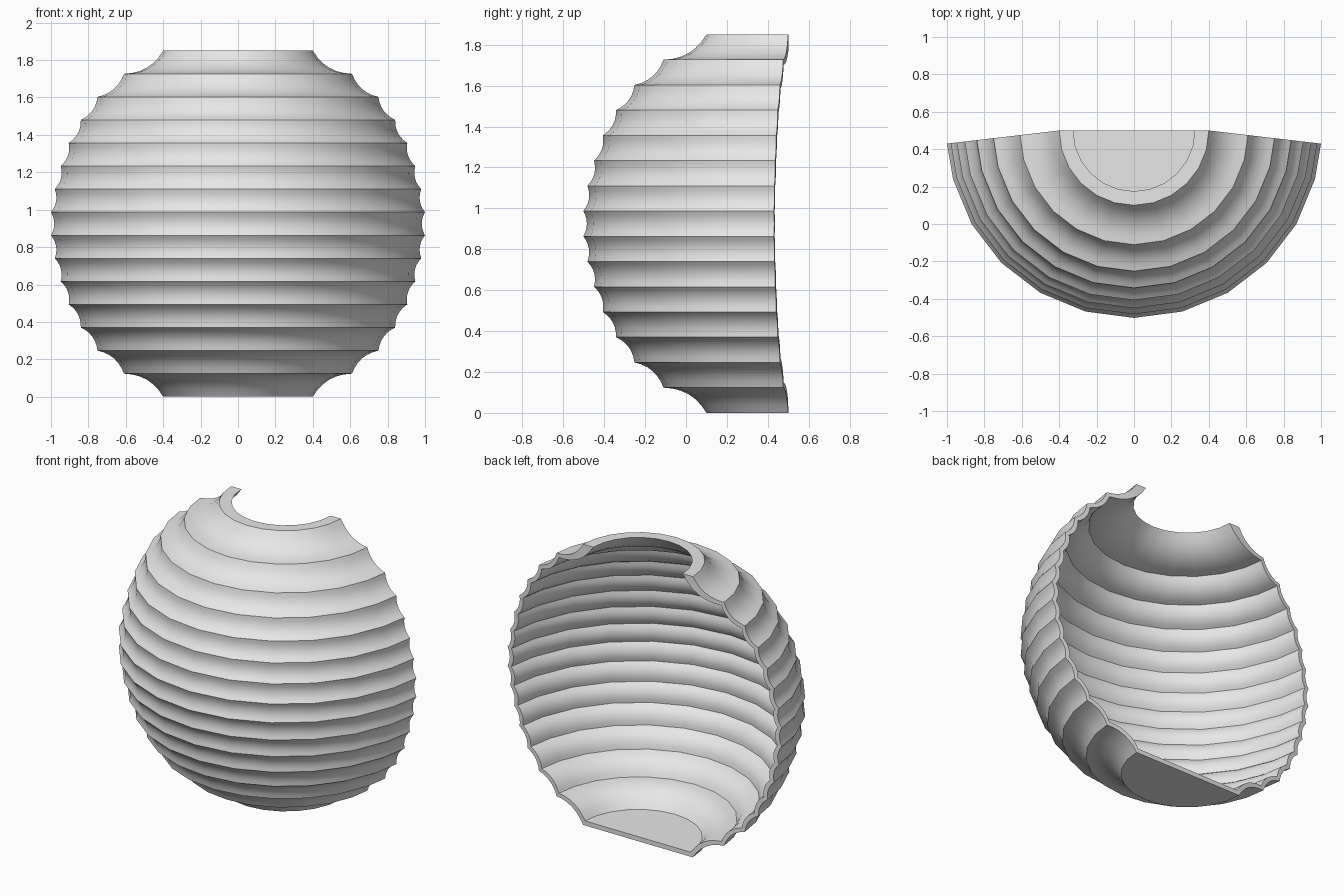
import bpy, bmesh, math
from mathutils import Vector

cube = bpy.data.objects.get("Cube")
if cube:
    bpy.data.objects.remove(cube, do_unlink=True)

paper = bpy.data.materials.new("light grey paper")
paper.use_nodes = True
paper.diffuse_color = (0.8, 0.8, 0.8, 1)
paper.node_tree.nodes["Principled BSDF"].inputs["Base Color"].default_value = (0.8, 0.8, 0.8, 1)

HEIGHT, BACK, LIP, STEPS = 1.85, 0.5, 0.4, 6
FLOOR, WALL = 0.03, 0.03

# Rib radii from the rim to the widest rib, mirrored for the other half
half = [LIP, 0.61, 0.752, 0.842, 0.907, 0.95, 0.982, 1.002]
radii = half + half[::-1]
ribs = [Vector((r, HEIGHT * i / (len(radii) - 1))) for i, r in enumerate(radii)]


def scalloped(points, sag):
    """Join the ribs with curves that sag inwards."""
    out = []
    for a, b in zip(points, points[1:]):
        d = b - a
        inward = Vector((-d.y, d.x))
        for k in range(STEPS):
            t = k / STEPS
            out.append(a + d * t + inward * sag * 4 * t * (1 - t))
    return out + [points[-1]]


# Inner ribs are moved in along the overall curve of the body
inner_ribs = []
for i, p in enumerate(ribs):
    d = ribs[min(i + 1, len(ribs) - 1)] - ribs[max(i - 1, 0)]
    inner_ribs.append(p + Vector((-d.y, d.x)).normalized() * WALL)
inner_ribs[0] = Vector((LIP - 0.015, FLOOR))
inner_ribs[-1] = Vector((LIP - 0.075, HEIGHT))

outer = [Vector((0, 0))] + scalloped(ribs, 0.14)
inner = [Vector((0, FLOOR))] + scalloped(inner_ribs, 0.14)
profile = outer + inner[::-1]

# Sweep the profile around the front half, with slightly cut back ends
bm = bmesh.new()
SEGMENTS = 12
columns = [[] for _ in range(SEGMENTS + 1)]
for p in profile:
    r, z = p
    axis = bm.verts.new((0, BACK, z)) if r == 0 else None
    for k, column in enumerate(columns):
        if axis:
            column.append(axis)
            continue
        a = math.pi * k / SEGMENTS
        if k in (0, SEGMENTS):
            a = math.asin(max(0, r - LIP) * 0.117 / r)
            a = a if k == 0 else math.pi - a
        column.append(bm.verts.new((r * math.cos(a), BACK - r * math.sin(a), z)))


def face(*verts):
    unique = list(dict.fromkeys(verts))
    if len(unique) > 2:
        bm.faces.new(unique)


for c, n in zip(columns, columns[1:]):
    for i in range(len(profile) - 1):
        face(c[i], c[i + 1], n[i + 1], n[i])

# Close the cut ends between outer and inner walls
last = len(profile) - 1
for c in (columns[0], columns[-1]):
    for i in range(len(outer) - 1):
        face(c[i], c[i + 1], c[last - i - 1], c[last - i])

bmesh.ops.recalc_face_normals(bm, faces=bm.faces)
mesh = bpy.data.meshes.new("ribbed_half_shade")
bm.to_mesh(mesh)
bm.free()
mesh.materials.append(paper)
shade = bpy.data.objects.new("ribbed_half_shade", mesh)
bpy.context.collection.objects.link(shade)
bpy.ops.object.select_all(action='DESELECT')
shade.select_set(True)
bpy.context.view_layer.objects.active = shade
bpy.ops.object.shade_smooth_by_angle(angle=math.radians(28))
